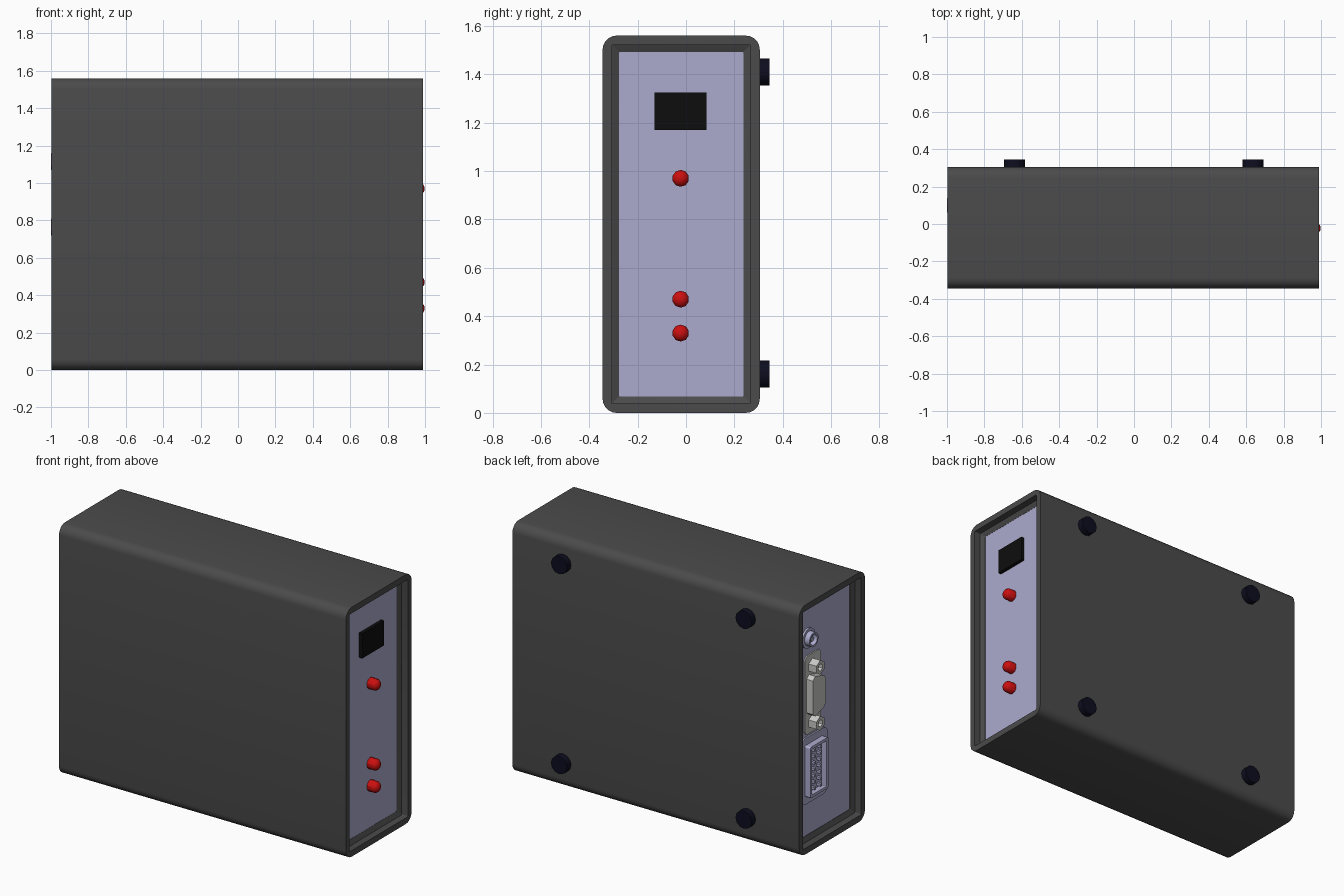
import bpy, bmesh, math
from mathutils import Vector

cube = bpy.data.objects.get("Cube")
if cube:
    bpy.data.objects.remove(cube, do_unlink=True)


def material(name, rgb):
    m = bpy.data.materials.new(name)
    m.use_nodes = True
    m.diffuse_color = (*rgb, 1)
    m.node_tree.nodes["Principled BSDF"].inputs["Base Color"].default_value = (*rgb, 1)
    return m


DARK = material("dark grey casing", (0.07, 0.07, 0.07))
PANEL = material("pale lavender panel", (0.41, 0.41, 0.62))
BLACK = material("black display", (0.004, 0.004, 0.004))
RED = material("red lamp", (0.6, 0.005, 0.005))
NAVY = material("navy rubber", (0.004, 0.004, 0.014))
METAL = material("light grey metal", (0.58, 0.58, 0.56))


def rounded(y0, y1, z0, z1, r, n=5):
    """Rounded rectangle in the y-z plane."""
    pts = []
    corners = [(y1 - r, z1 - r), (y0 + r, z1 - r), (y0 + r, z0 + r), (y1 - r, z0 + r)]
    for k, (cy, cz) in enumerate(corners):
        for i in range(n + 1):
            a = math.pi / 2 * (k + i / n)
            pts.append((cy + r * math.cos(a), cz + r * math.sin(a)))
    return pts


def finish(name, bm, mat, smooth):
    bmesh.ops.recalc_face_normals(bm, faces=bm.faces[:])
    me = bpy.data.meshes.new(name)
    bm.to_mesh(me)
    bm.free()
    me.materials.append(mat)
    ob = bpy.data.objects.new(name, me)
    bpy.context.collection.objects.link(ob)
    if smooth:
        bpy.ops.object.select_all(action="DESELECT")
        ob.select_set(True)
        bpy.context.view_layer.objects.active = ob
        bpy.ops.object.shade_smooth_by_angle(angle=math.radians(35))
    return ob


def skin(name, rings, mat, ring_closed=False, smooth=False):
    """Skin a list of 3D rings, capping the ends or joining last to first."""
    bm = bmesh.new()
    vs = [[bm.verts.new(p) for p in ring] for ring in rings]
    pairs = list(zip(vs, vs[1:]))
    if ring_closed:
        pairs.append((vs[-1], vs[0]))
    else:
        bm.faces.new(vs[0])
        bm.faces.new(vs[-1])
    n = len(rings[0])
    for a, b in pairs:
        for i in range(n):
            j = (i + 1) % n
            bm.faces.new((a[i], a[j], b[j], b[i]))
    return finish(name, bm, mat, smooth)


def loft(name, sections, mat, **kw):
    """Sections are (x, outline in y-z)."""
    return skin(name, [[(x, y, z) for y, z in o] for x, o in sections], mat, **kw)


def turned(name, base, axis, profile, sides, mat, smooth=False):
    """Turn a (radius, height) profile about an axis starting at base."""
    q = Vector((0, 0, 1)).rotation_difference(Vector(axis))
    rings = []
    for r, h in profile:
        ring = []
        for i in range(sides):
            a = 2 * math.pi * i / sides
            ring.append(Vector(base) + q @ Vector((r * math.cos(a), r * math.sin(a), h)))
        rings.append(ring)
    return skin(name, rings, mat, smooth=smooth)


def block(name, x0, x1, y0, y1, z0, z1, mat):
    o = [(y0, z0), (y1, z0), (y1, z1), (y0, z1)]
    return loft(name, [(x0, o), (x1, o)], mat)


# Casing: rounded sleeve with a rim and sloped inner lip at both ends
Y0, Y1, TOP = -0.345, 0.305, 1.56


def outline(inset, r):
    return rounded(Y0 + inset, Y1 - inset, inset, TOP - inset, r)


shell, mouth, lip = outline(0, 0.058), outline(0.038, 0.006), outline(0.068, 0.004)
loft("casing", [(-0.94, lip), (-0.953, mouth), (-0.997, mouth), (-0.997, shell),
                (0.988, shell), (0.988, mouth), (0.945, mouth), (0.931, lip)],
     DARK, ring_closed=True, smooth=True)

# End panels
FRONT, REAR = 0.93, -0.938
for name, x in (("lamp_panel", FRONT - 0.01), ("socket_panel", REAR)):
    block(name, x, x + 0.01, Y0 + 0.06, Y1 - 0.06, 0.06, TOP - 0.06, PANEL)

# Display and lamps
block("display", FRONT, FRONT + 0.022, -0.13, 0.085, 1.17, 1.325, BLACK)
for i, z in enumerate((0.33, 0.47, 0.97)):
    turned(f"lamp_{i + 1}", (FRONT, -0.022, z), (1, 0, 0),
           [(0.035, 0), (0.035, 0.045), (0.026, 0.058), (0.012, 0.066)], 10, RED, True)

# Rubber feet on the back face
for x in (-0.64, 0.637):
    for z in (0.16, 1.41):
        side = "left" if x > 0 else "right"
        turned(f"foot_{side}_{'upper' if z > 1 else 'lower'}", (x, Y1 - 0.002, z), (0, 1, 0),
               [(0.056, 0), (0.056, 0.042)], 12, NAVY, True)

# Round coaxial socket
OUT = (-1, 0, 0)
turned("coax_socket", (REAR, 0.14, 1.3), OUT,
       [(0.062, 0), (0.062, 0.012), (0.045, 0.012), (0.045, 0.045), (0.034, 0.045),
        (0.034, 0.015), (0.014, 0.015), (0.014, 0.035)], 20, PANEL, True)

# Wedge-shaped socket between two hexagonal standoffs
plug = [(0.03, 0.87), (0.05, 0.845), (0.135, 0.82), (0.16, 0.84),
        (0.16, 1.05), (0.135, 1.07), (0.05, 1.045), (0.03, 1.02)]
loft("plug_body", [(REAR, plug), (REAR - 0.052, plug)], METAL)
loft("plug_flange", [(x, rounded(0.015, 0.175, 0.7, 1.19, 0.03))
                     for x in (REAR, REAR - 0.008)], METAL)
for name, z in (("lower_standoff", 0.765), ("upper_standoff", 1.115)):
    turned(name, (REAR, 0.1, z), OUT,
           [(0.045, 0), (0.045, 0.062), (0.022, 0.062), (0.022, 0.04)], 6, METAL)

# Open rectangular socket with a mounting flange and contact rows
flange = rounded(-0.05, 0.22, 0.27, 0.685, 0.05)
wall = rounded(0.0, 0.18, 0.32, 0.64, 0.012)
cavity = rounded(0.018, 0.162, 0.338, 0.622, 0.006)
loft("wide_socket", [(REAR, flange), (REAR - 0.01, flange), (REAR - 0.01, wall),
                     (REAR - 0.048, wall), (REAR - 0.048, cavity), (REAR - 0.012, cavity)],
     PANEL)
for row, y in enumerate((0.06, 0.12)):
    for i in range(7):
        z = 0.36 + i * 0.04
        block(f"contact_{row + 1}_{i + 1}", REAR - 0.04, REAR - 0.01,
              y - 0.008, y + 0.008, z - 0.008, z + 0.008, PANEL)
